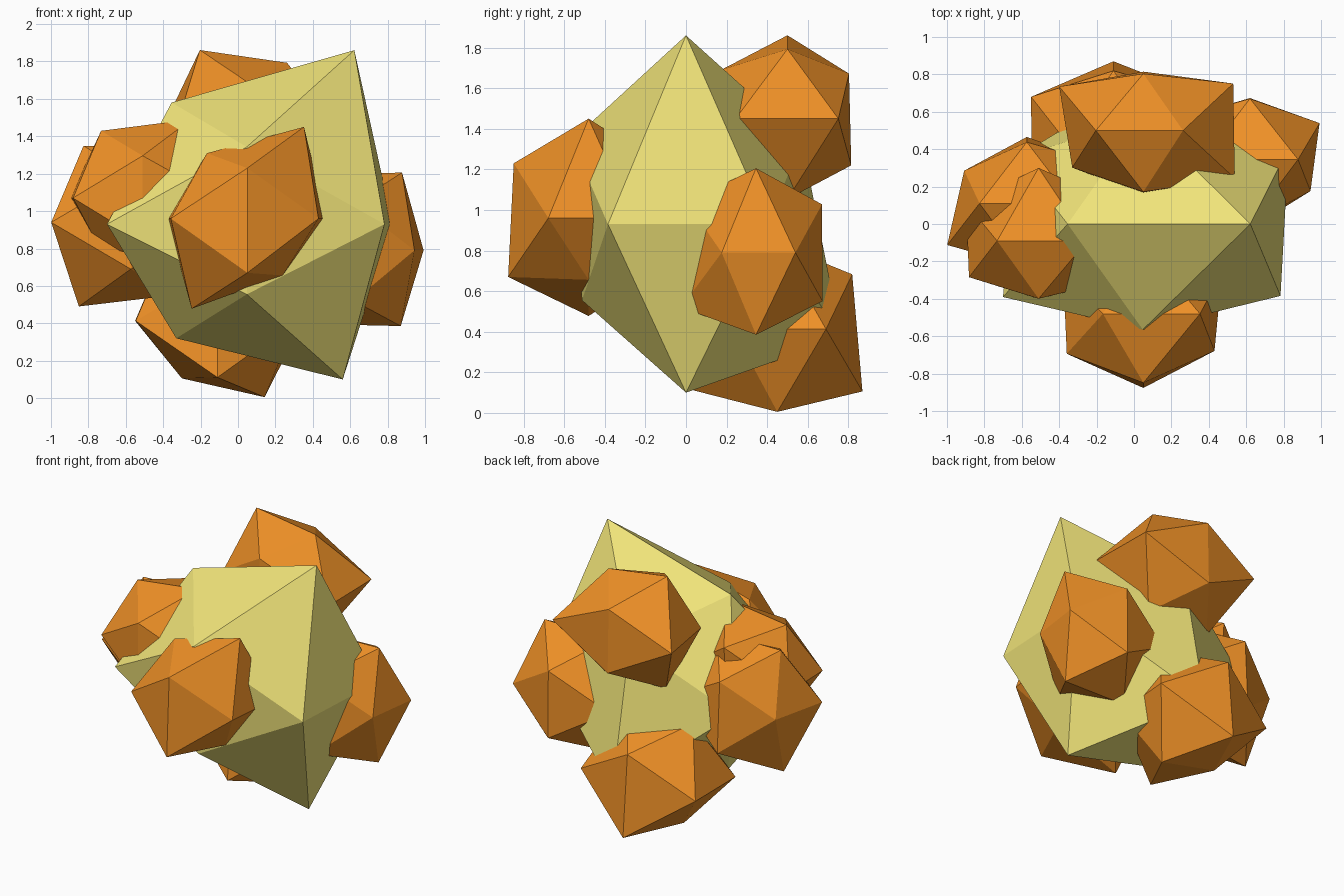
import bpy, bmesh
from mathutils import Vector

if "Cube" in bpy.data.objects:
    bpy.data.objects.remove(bpy.data.objects["Cube"])

PHI = (1 + 5 ** 0.5) / 2
DEPTH = 0.845          # the whole cluster is squashed front to back
SIGNS = [(1, 1), (1, -1), (-1, 1), (-1, -1)]

# Corner directions of an icosahedron: four in each of the xz, xy and yz planes
CORNERS = ([Vector((a, 0, b * PHI)) for a, b in SIGNS] +
           [Vector((a * PHI, b, 0)) for a, b in SIGNS] +
           [Vector((0, a * PHI, b)) for a, b in SIGNS])


def material(name, color):
    m = bpy.data.materials.new(name)
    m.diffuse_color = color
    m.use_nodes = True
    m.node_tree.nodes["Principled BSDF"].inputs["Base Color"].default_value = m.diffuse_color
    return m


def crystal(name, centre, reach, mat):
    """Irregular icosahedron: each corner is pushed out by its own reach."""
    bm = bmesh.new()
    verts = [bm.verts.new(c) for c in CORNERS]
    bmesh.ops.convex_hull(bm, input=verts)
    for v, c, k in zip(verts, CORNERS, reach):
        v.co = Vector((c.x * k, c.y * k * DEPTH, c.z * k))
    bmesh.ops.recalc_face_normals(bm, faces=bm.faces[:])
    mesh = bpy.data.meshes.new(name)
    bm.to_mesh(mesh)
    bm.free()
    mesh.materials.append(mat)
    ob = bpy.data.objects.new(name, mesh)
    ob.location = centre
    bpy.context.collection.objects.link(ob)


yellow = material("pale_yellow", (0.87, 0.77, 0.19, 1))
orange = material("orange", (0.86, 0.28, 0.02, 1))

# Large core
crystal("core_rock", (0.047, 0, 0.93),
        (.575, .513, .402, .377, .482, .455, .42, .462, .417, .56, .413, .375), yellow)

# Small nodules around it (corner order: xz, xy, yz planes, signs ++ +- -+ --)
crystal("front_nodule", (0.05, -0.48, 0.96),
        (.303, .188, .216, .298, .26, .235, .265, .253, .26, .26, .27, .29), orange)
crystal("right_nodule", (0.62, 0.345, 0.79),
        (.257, .25, .25, .243, .23, .2, .25, .25, .238, .24, .25, .27), orange)
crystal("upper_left_nodule", (-0.51, -0.09, 1.07),
        (.26, .25, .222, .2, .25, .25, .24, .23, .285, .25, .226, .227), orange)
crystal("left_nodule", (-0.573, 0.11, 0.94),
        (.25, .24, .253, .278, .25, .25, .207, .263, .24, .26, .25, .25), orange)
crystal("top_back_nodule", (0.05, 0.5, 1.45),
        (.212, .245, .254, .243, .297, .302, .278, .235, .222, .23, .24, .25), orange)
crystal("bottom_back_nodule", (-0.11, 0.45, 0.413),
        (.26, .252, .26, .19, .284, .26, .272, .27, .27, .307, .26, .302), orange)
